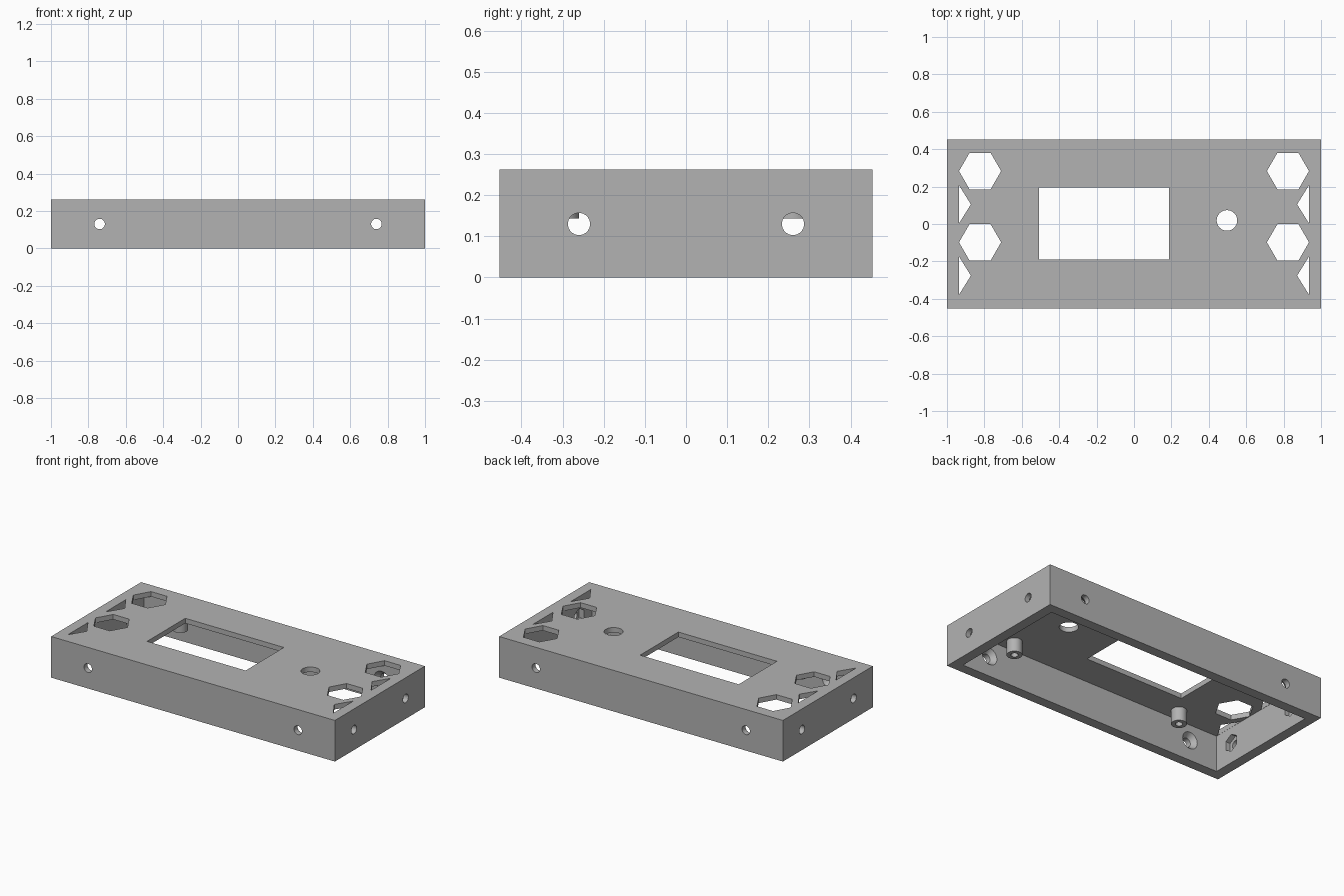
import bpy, bmesh, math

cube = bpy.data.objects.get("Cube")
if cube:
    bpy.data.objects.remove(cube, do_unlink=True)

W, D, H = 1.0, 0.453, 0.262          # half width, half depth, height
WALL, PLATE = 0.064, 0.032           # side wall and top plate thickness
MID = 0.13                           # height of the side holes

grey = bpy.data.materials.new("plain grey")
grey.diffuse_color = (0.45, 0.45, 0.45, 1)
grey.use_nodes = True
grey.node_tree.nodes["Principled BSDF"].inputs["Base Color"].default_value = (0.45, 0.45, 0.45, 1)


def ring(u, v, r, sides=32, turn=0.0):
    return [(u + r * math.cos(turn + 2 * math.pi * i / sides),
             v + r * math.sin(turn + 2 * math.pi * i / sides)) for i in range(sides)]


def rect(u0, u1, v0, v1):
    return [(u0, v0), (u1, v0), (u1, v1), (u0, v1)]


def prism(name, axis, lo, hi, outline, outline_hi=None):
    """Solid between two outlines placed at lo and hi along an axis."""
    place = {"X": lambda u, v, w: (w, u, v),
             "Y": lambda u, v, w: (u, w, v),
             "Z": lambda u, v, w: (u, v, w)}[axis]
    bm = bmesh.new()
    a = [bm.verts.new(place(u, v, lo)) for u, v in outline]
    b = [bm.verts.new(place(u, v, hi)) for u, v in (outline_hi or outline)]
    bm.faces.new(a)
    bm.faces.new(b)
    for i in range(len(a)):
        j = (i + 1) % len(a)
        bm.faces.new((a[i], a[j], b[j], b[i]))
    bmesh.ops.recalc_face_normals(bm, faces=bm.faces)
    mesh = bpy.data.meshes.new(name)
    bm.to_mesh(mesh)
    bm.free()
    mesh.materials.append(grey)
    obj = bpy.data.objects.new(name, mesh)
    bpy.context.collection.objects.link(obj)
    return obj


def activate(obj):
    bpy.ops.object.select_all(action="DESELECT")
    obj.select_set(True)
    bpy.context.view_layer.objects.active = obj


def cut(target, *shape):
    """Subtract a prism from the target and discard the cutter."""
    cutter = prism("cutter", *shape)
    cutter.hide_render = True
    mod = target.modifiers.new("cut", "BOOLEAN")
    mod.operation, mod.solver, mod.object = "DIFFERENCE", "EXACT", cutter
    activate(target)
    bpy.ops.object.modifier_apply(modifier=mod.name)
    bpy.data.objects.remove(cutter, do_unlink=True)


# Shell open at the bottom
case = prism("case", "Z", 0, H, rect(-W, W, -D, D))
ix, iy = W - WALL, D - WALL
cut(case, "Z", -0.1, H - PLATE, rect(-ix, ix, -iy, iy))

# Display window and round button hole in the top plate
top = (H - PLATE - 0.04, H + 0.05)
cut(case, "Z", *top, rect(-0.508, 0.187, -0.19, 0.195))
cut(case, "Z", *top, ring(0.497, 0.019, 0.055))

# Honeycomb vents at both ends, the outer ones clipped by the walls
for s in (-1, 1):
    for y in (0.283, -0.098):
        cut(case, "Z", *top, ring(s * 0.823, y, 0.1125, 6))
        t = y - 0.178
        cut(case, "Z", *top, [(s * 0.935, t + 0.101), (s * 0.872, t), (s * 0.935, t - 0.101)])

# End wall screw holes with hexagonal nut pockets inside
for s in (-1, 1):
    for y in (-0.26, 0.26):
        cut(case, "X", *sorted((s * 0.9, s * 1.1)), ring(y, MID, 0.027))
        cut(case, "X", *sorted((s * 0.9, s * (ix + 0.032))), ring(y, MID, 0.055, 6, math.pi / 2))

# Long wall screw holes, countersunk from inside
for s in (-1, 1):
    for x in (-0.74, 0.74):
        cut(case, "Y", *sorted((s * 0.35, s * 0.5)), ring(x, MID, 0.028))
        cut(case, "Y", s * (iy - 0.005), s * (iy + 0.03), ring(x, MID, 0.058), ring(x, MID, 0.028))

# Hollow screw standoffs hanging from the top plate
parts = [case]
for x, side in ((-0.588, "right"), (0.627, "left")):
    for y, end in ((-0.305, "front"), (0.26, "back")):
        post = prism(f"standoff_{end}_{side}", "Z", 0.143, H - PLATE + 0.005, ring(x, y, 0.045))
        cut(post, "Z", 0.1, H - PLATE - 0.002, ring(x, y, 0.021))
        parts.append(post)

for obj in parts:
    activate(obj)
    bpy.ops.object.shade_smooth_by_angle(angle=math.radians(25))
